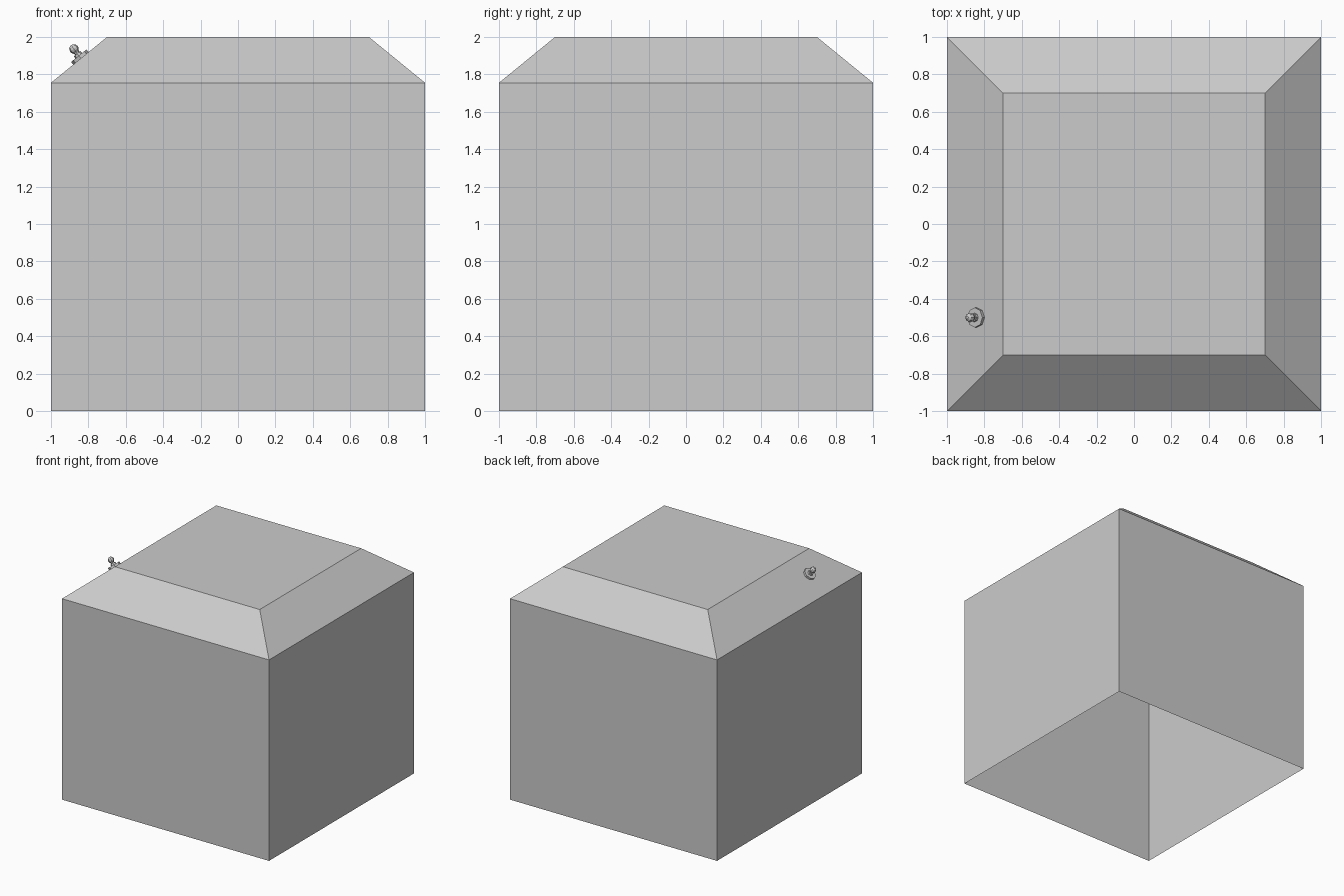
import bpy, bmesh
from mathutils import Vector

if "Cube" in bpy.data.objects:
    bpy.data.objects.remove(bpy.data.objects["Cube"])


def finish(name, bm):
    bmesh.ops.recalc_face_normals(bm, faces=bm.faces)
    mesh = bpy.data.meshes.new(name)
    bm.to_mesh(mesh)
    bm.free()
    obj = bpy.data.objects.new(name, mesh)
    bpy.context.collection.objects.link(obj)
    return obj


def lathe(name, profile, origin, axis, sides=8):
    """Low-poly turned part from (radius, height) rings along an axis."""
    bm = bmesh.new()
    turn = axis.to_track_quat('Z', 'Y')
    rings = []
    for r, h in profile:
        geo = bmesh.ops.create_circle(bm, segments=sides, radius=r)
        for v in geo['verts']:
            v.co = origin + turn @ (v.co + Vector((0, 0, h)))
        rings.append(geo['verts'])
    for a, b in zip(rings, rings[1:]):
        for i in range(sides):
            j = (i + 1) % sides
            bm.faces.new((a[i], a[j], b[j], b[i]))
    bm.faces.new(rings[0])
    bm.faces.new(rings[-1])
    return finish(name, bm)


# Hollow housing, open underneath, with a sloped rim around the top
bm = bmesh.new()
rings = [[bm.verts.new((sx * r, sy * r, z))
          for sx, sy in ((-1, -1), (1, -1), (1, 1), (-1, 1))]
         for r, z in ((1, 0), (1, 1.755), (0.7, 2))]
for a, b in zip(rings, rings[1:]):
    for i in range(4):
        j = (i + 1) % 4
        bm.faces.new((a[i], a[j], b[j], b[i]))
bm.faces.new(rings[-1])
finish("housing", bm)

# Toggle switch on the left slope
slope_normal = Vector((-0.245, 0, 0.3)).normalized()
base = Vector((-0.84, -0.5, 1.755 + 0.16 * 0.245 / 0.3))
lathe("switch_nut", [(0.053, -0.005), (0.053, 0.018)], base, slope_normal)
lathe("switch_collar", [(0.024, 0.015), (0.022, 0.032)], base, slope_normal)

# Tapered lever with a rounded tip
ball = Vector((-0.877, -0.5, 1.936))
lever = (ball - base).normalized()
n = (ball - base).length
lathe("switch_lever", [(0.011, 0.01), (0.015, n - 0.022), (0.024, n - 0.01),
                       (0.026, n), (0.02, n + 0.016), (0.008, n + 0.025)],
      base, lever)
